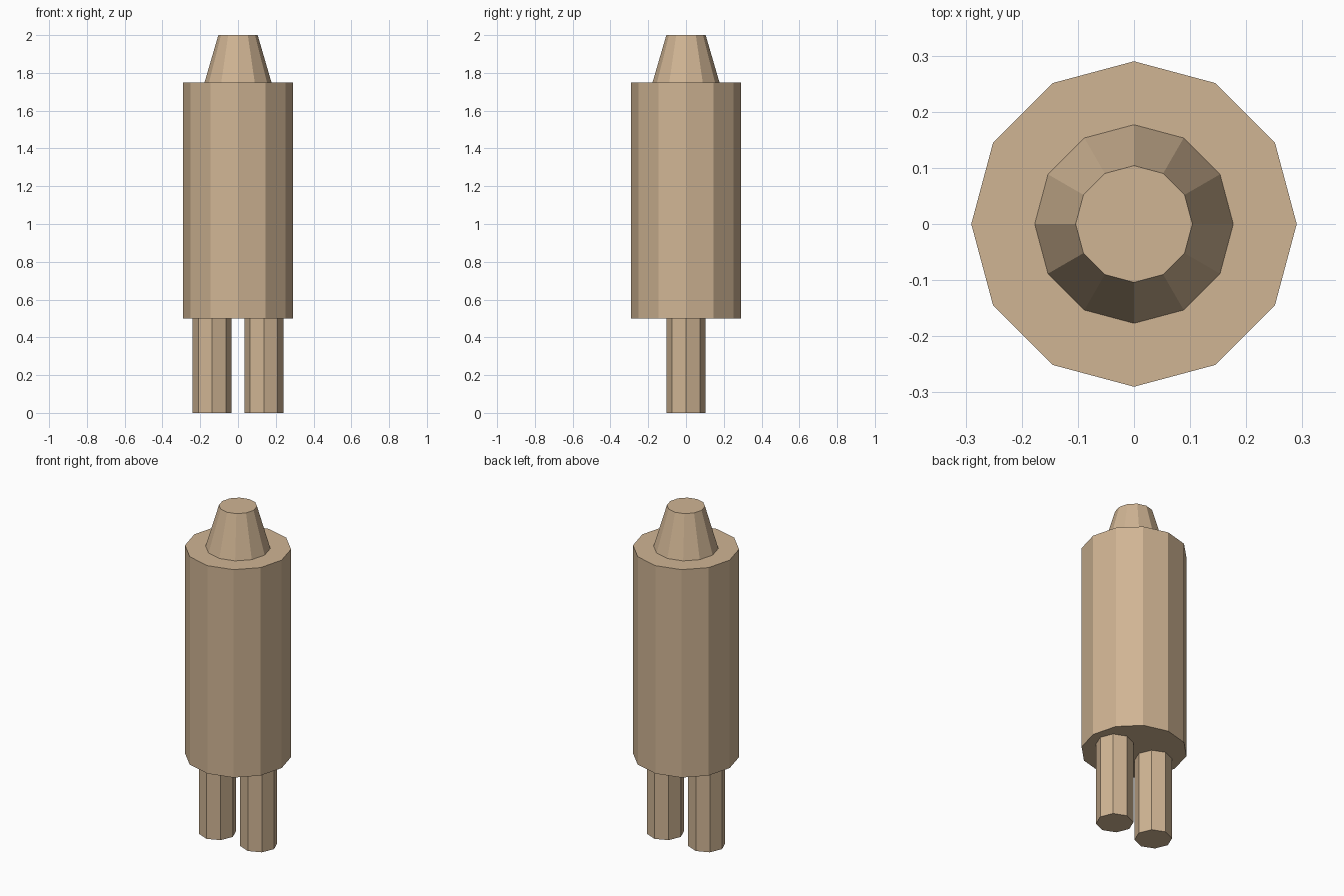
import bpy
import math

if "Cube" in bpy.data.objects:
    bpy.data.objects.remove(bpy.data.objects["Cube"])

tan = bpy.data.materials.new("warm_tan")
tan.diffuse_color = (0.63, 0.46, 0.295, 1.0)
tan.use_nodes = True
tan.node_tree.nodes["Principled BSDF"].inputs["Base Color"].default_value = tan.diffuse_color


def prism(name, sides, r_bottom, r_top, z0, z1, x=0.0):
    """Flat-sided upright solid with its corners on the x and y axes."""
    bpy.ops.mesh.primitive_cone_add(
        vertices=sides, radius1=r_bottom, radius2=r_top, depth=z1 - z0,
        end_fill_type='NGON', location=(x, 0, (z0 + z1) / 2))
    obj = bpy.context.object
    obj.name = name
    obj.data.name = name
    obj.data.materials.append(tan)
    return obj


# Main twelve-sided body
prism("body", 12, 0.29, 0.29, 0.5, 1.75)

# Tapered neck with a flat top
prism("tapered_top", 12, 0.177, 0.104, 1.75, 2.0)

# Pair of eight-sided legs
for side, x in (("left", -0.137), ("right", 0.137)):
    prism(side + "_leg", 8, 0.103, 0.103, 0.0, 0.5, x)
